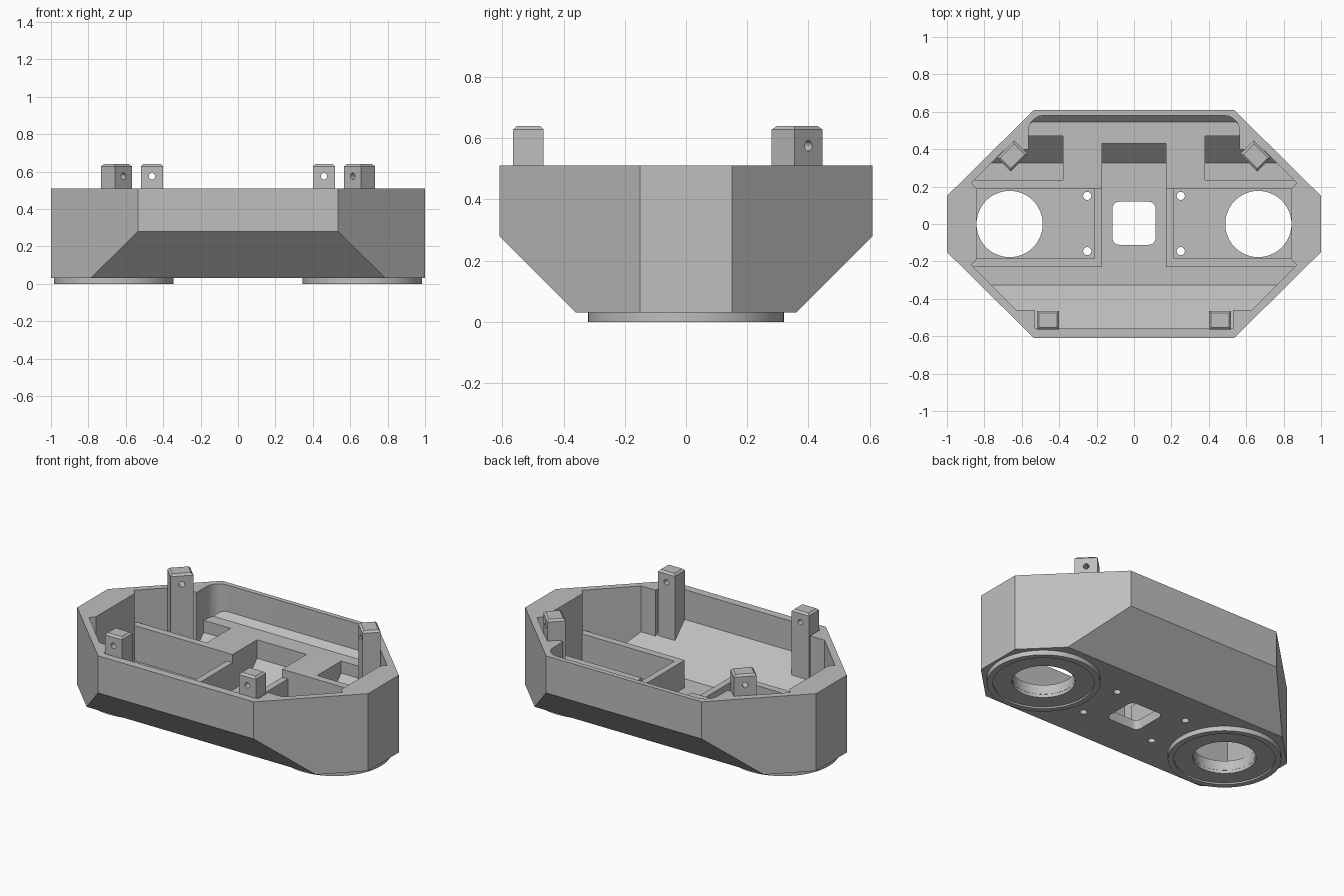
import bpy, bmesh
from math import sin, cos, pi, radians
from mathutils import Vector

if "Cube" in bpy.data.objects:
    bpy.data.objects.remove(bpy.data.objects["Cube"])

grey = bpy.data.materials.new("plain grey")
grey.use_nodes = True
colour = (0.52, 0.52, 0.52, 1)
grey.diffuse_color = colour
grey.node_tree.nodes["Principled BSDF"].inputs["Base Color"].default_value = colour


def finish(bm, name):
    bmesh.ops.recalc_face_normals(bm, faces=bm.faces)
    mesh = bpy.data.meshes.new(name)
    bm.to_mesh(mesh)
    bm.free()
    mesh.materials.append(grey)
    obj = bpy.data.objects.new(name, mesh)
    bpy.context.collection.objects.link(obj)
    return obj


def add_prism(bm, outline, z0, z1):
    low = [bm.verts.new((x, y, z0)) for x, y in outline]
    high = [bm.verts.new((x, y, z1)) for x, y in outline]
    bm.faces.new(low[::-1])
    bm.faces.new(high)
    n = len(outline)
    for i in range(n):
        j = (i + 1) % n
        bm.faces.new((low[i], low[j], high[j], high[i]))


def slope_cut(bm, offset):
    # keep only what lies above z = |y| - offset
    for side in (-1, 1):
        cut = bmesh.ops.bisect_plane(
            bm, geom=bm.verts[:] + bm.edges[:] + bm.faces[:], dist=1e-5,
            plane_co=(0, side * offset, 0), plane_no=(0, side, -1), clear_outer=True)
        edges = [e for e in cut["geom_cut"]
                 if isinstance(e, bmesh.types.BMEdge) and e.is_boundary]
        if edges:
            bmesh.ops.edgeloop_fill(bm, edges=edges)


def prism(name, outline, z0, z1, offset=None):
    bm = bmesh.new()
    add_prism(bm, outline, z0, z1)
    if offset:
        slope_cut(bm, offset)
    return finish(bm, name)


def both_sides(half):
    return half + [(-x, y) for x, y in reversed(half) if x > 0]


def circle(cx, cy, r, n=48):
    return [(cx + r * cos(2 * pi * i / n), cy + r * sin(2 * pi * i / n)) for i in range(n)]


def subtract(obj, cutter):
    mod = obj.modifiers.new("cut", 'BOOLEAN')
    mod.operation = 'DIFFERENCE'
    mod.solver = 'EXACT'
    mod.object = cutter
    bpy.context.view_layer.objects.active = obj
    bpy.ops.object.modifier_apply(modifier=mod.name)
    bpy.data.objects.remove(cutter)


def smooth(obj):
    bpy.ops.object.select_all(action='DESELECT')
    obj.select_set(True)
    bpy.context.view_layer.objects.active = obj
    bpy.ops.object.shade_smooth_by_angle(angle=radians(25))


# Shell: octagonal tub with sloped lower front and back
shell = prism("shell", both_sides([(0.535, -0.61), (1, -0.15), (1, 0.15), (0.535, 0.61)]),
              0.03, 0.51, 0.33)

# Cavity with rounded rear corners
fillet = [(0.48 + 0.085 * cos(a * pi / 16), 0.495 + 0.085 * sin(a * pi / 16)) for a in range(9)]
cavity = [(0.53, -0.56), (0.53, -0.46), (0.63, -0.46), (0.87, -0.22), (0.843, -0.19),
          (0.843, 0.19), (0.87, 0.22), (0.70, 0.39), (0.565, 0.40)] + fillet
subtract(shell, prism("cavity_cutter", both_sides(cavity), 0.09, 0.7, 0.235))

# Floor openings: two round windows, screw holes, rounded square
bm = bmesh.new()
for s in (-1, 1):
    add_prism(bm, circle(s * 0.665, 0, 0.177), -0.1, 0.2)
    for y in (-0.145, 0.15):
        add_prism(bm, circle(s * 0.25, y, 0.022, 20), -0.1, 0.2)
square = []
for q, (sx, sy) in enumerate([(1, 1), (-1, 1), (-1, -1), (1, -1)]):
    for i in range(7):
        a = (q + i / 6) * pi / 2
        square.append((sx * 0.08 + 0.035 * cos(a), sy * 0.08 + 0.035 * sin(a) + 0.004))
add_prism(bm, square, -0.1, 0.2)
subtract(shell, finish(bm, "hole_cutter"))
smooth(shell)

# Rear shelf with centre notch, arms and long rails
shelf = [(0.17, 0.43), (0.17, 0.19), (0.86, 0.19), (0.88, 0.235), (0.38, 0.235),
         (0.38, 0.47), (0.58, 0.47), (0.58, 0.51), (0.50, 0.59)]
prism("rear_shelf", both_sides(shelf), 0.07, 0.31, 0.30)

# Low L-shaped rails framing each window
rail = [(0.17, -0.23), (0.88, -0.23), (0.86, -0.185), (0.21, -0.185), (0.21, 0.2), (0.17, 0.2)]
for s, side in ((1, "left"), (-1, "right")):
    prism(side + "_window_rail", [(s * x, y) for x, y in rail], 0.07, 0.26)

# Stepped rings under the windows
section = [(0.178, 0.01), (0.285, 0.01), (0.285, 0), (0.32, 0), (0.32, 0.035), (0.178, 0.035)]
for s, side in ((1, "left"), (-1, "right")):
    bm = bmesh.new()
    loops = [[bm.verts.new((x + s * 0.665, y, z)) for x, y in circle(0, 0, r, 64)]
             for r, z in section]
    for k, a in enumerate(loops):
        b = loops[(k + 1) % len(loops)]
        for i in range(64):
            j = (i + 1) % 64
            bm.faces.new((a[i], a[j], b[j], b[i]))
    smooth(finish(bm, side + "_window_ring"))


def post(name, cx, cy, width, depth, turn):
    # chamfered upright with a cross hole near the top
    u = Vector((cos(turn), sin(turn)))
    v = Vector((-u.y, u.x))
    c = Vector((cx, cy))
    corners = [c + u * (a * width / 2) + v * (b * depth / 2)
               for a, b in ((-1, -1), (1, -1), (1, 1), (-1, 1))]
    bm = bmesh.new()
    add_prism(bm, [tuple(p) for p in corners], 0.07, 0.64)
    slope_cut(bm, 0.30)
    top = [e for e in bm.edges if all(w.co.z > 0.63 for w in e.verts)]
    bmesh.ops.bevel(bm, geom=top, offset=0.012, segments=1, affect='EDGES')
    obj = finish(bm, name)
    bm = bmesh.new()
    rings = [[bm.verts.new((*(c + u * x + v * d), 0.575 + z)) for x, z in circle(0, 0, 0.017, 20)]
             for d in (-0.2, 0.2)]
    bm.faces.new(rings[0])
    bm.faces.new(rings[1][::-1])
    for i in range(20):
        j = (i + 1) % 20
        bm.faces.new((rings[0][i], rings[1][i], rings[1][j], rings[0][j]))
    subtract(obj, finish(bm, "post_hole_cutter"))
    smooth(obj)


# Four posts, the rear pair turned to the corners
for s, side in ((1, "left"), (-1, "right")):
    post("front_" + side + "_post", s * 0.46, -0.515, 0.118, 0.1, 0)
    post("rear_" + side + "_post", s * 0.65, 0.363, 0.13, 0.105, -s * pi / 4)
